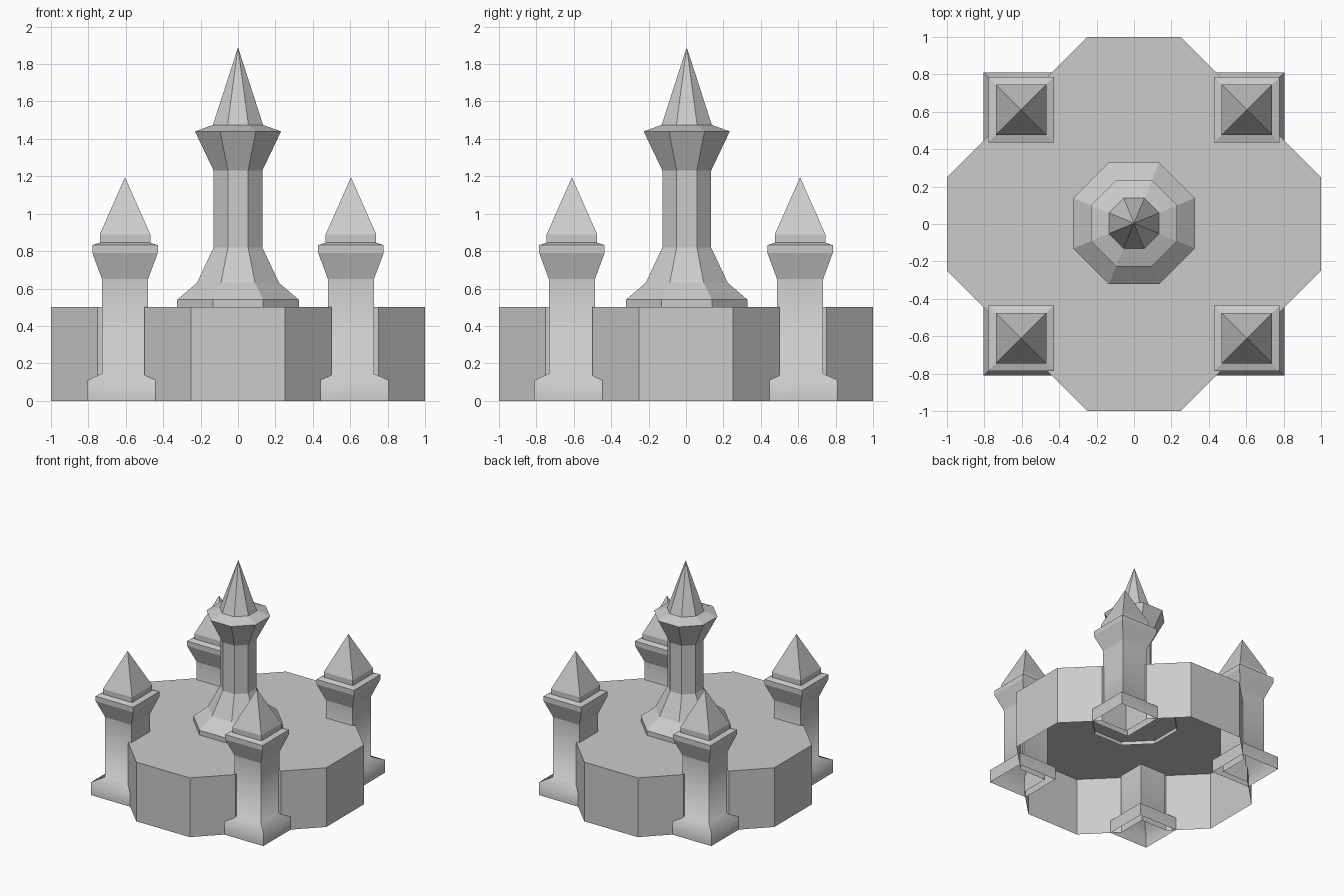
import bpy
import bmesh
from math import pi, cos, sin

cube = bpy.data.objects.get("Cube")
if cube:
    bpy.data.objects.remove(cube)

stone = bpy.data.materials.new("grey_stone")
stone.use_nodes = True
stone.diffuse_color = (0.6, 0.6, 0.6, 1)
stone.node_tree.nodes["Principled BSDF"].inputs["Base Color"].default_value = (0.6, 0.6, 0.6, 1)


def finish(name, bm, location=(0, 0, 0)):
    bmesh.ops.recalc_face_normals(bm, faces=bm.faces)
    mesh = bpy.data.meshes.new(name)
    bm.to_mesh(mesh)
    bm.free()
    mesh.materials.append(stone)
    obj = bpy.data.objects.new(name, mesh)
    obj.location = location
    bpy.context.collection.objects.link(obj)
    return obj


def spire(name, sides, profile, apex, location, smooth_rows=0, foot_shift=(0, 0)):
    """Stack of polygon rings (apothem, height) ending in a point, open below.
    The two lowest rings of a smooth foot may be shifted sideways."""
    bm = bmesh.new()
    rings = []
    for row, (apothem, z) in enumerate(profile):
        radius = apothem / cos(pi / sides)
        dx, dy = foot_shift if row < 2 else (0, 0)
        angles = [(2 * i + 1) * pi / sides for i in range(sides)]
        rings.append([bm.verts.new((dx + radius * cos(a), dy + radius * sin(a), z))
                      for a in angles])
    for row, (low, high) in enumerate(zip(rings, rings[1:])):
        for i in range(sides):
            j = (i + 1) % sides
            face = bm.faces.new((low[i], low[j], high[j], high[i]))
            face.smooth = row < smooth_rows
    tip = bm.verts.new((0, 0, apex))
    for i in range(sides):
        bm.faces.new((rings[-1][i], rings[-1][(i + 1) % sides], tip))
    # Corners stay crisp; only the curve of the foot is blended
    blended = {v for ring in rings[1:smooth_rows] for v in ring}
    for edge in bm.edges:
        a, b = edge.verts
        edge.smooth = a in blended and b in blended and abs(a.co.z - b.co.z) < 1e-5
    return finish(name, bm, location)


# Platform: octagon with a square notch in each diagonal side, open below
quarter = [(1, 0.25), (0.75, 0.5), (0.5, 0.5), (0.5, 0.75), (0.25, 1)]
outline = []
for turn in range(4):
    c, s = round(cos(turn * pi / 2)), round(sin(turn * pi / 2))
    outline += [(x * c - y * s, x * s + y * c) for x, y in quarter]
bm = bmesh.new()
bottom = [bm.verts.new((x, y, 0)) for x, y in outline]
top = [bm.verts.new((x, y, 0.5)) for x, y in outline]
bm.faces.new(top)
for i in range(len(outline)):
    j = (i + 1) % len(outline)
    bm.faces.new((bottom[i], bottom[j], top[j], top[i]))
finish("platform", bm)

# Central eight-sided tower
spire("central_tower", 8,
      [(0.325, 0.47), (0.325, 0.54), (0.22, 0.63), (0.13, 0.82), (0.13, 1.23),
       (0.23, 1.44), (0.134, 1.475)],
      1.89, (0, 0.004, 0))

# Four square corner towers
tower_profile = [(0.183, 0), (0.183, 0.11), (0.123, 0.145), (0.123, 0.65),
                 (0.175, 0.79), (0.175, 0.832), (0.135, 0.845), (0.135, 0.89)]
for side, sx in (("left", 1), ("right", -1)):
    for end, sy in (("front", -1), ("back", 1)):
        spire(f"{end}_{side}_tower", 4, tower_profile, 1.195,
              (sx * 0.604, sy * 0.61, 0), smooth_rows=3,
              foot_shift=(sx * 0.017, sy * 0.017))
